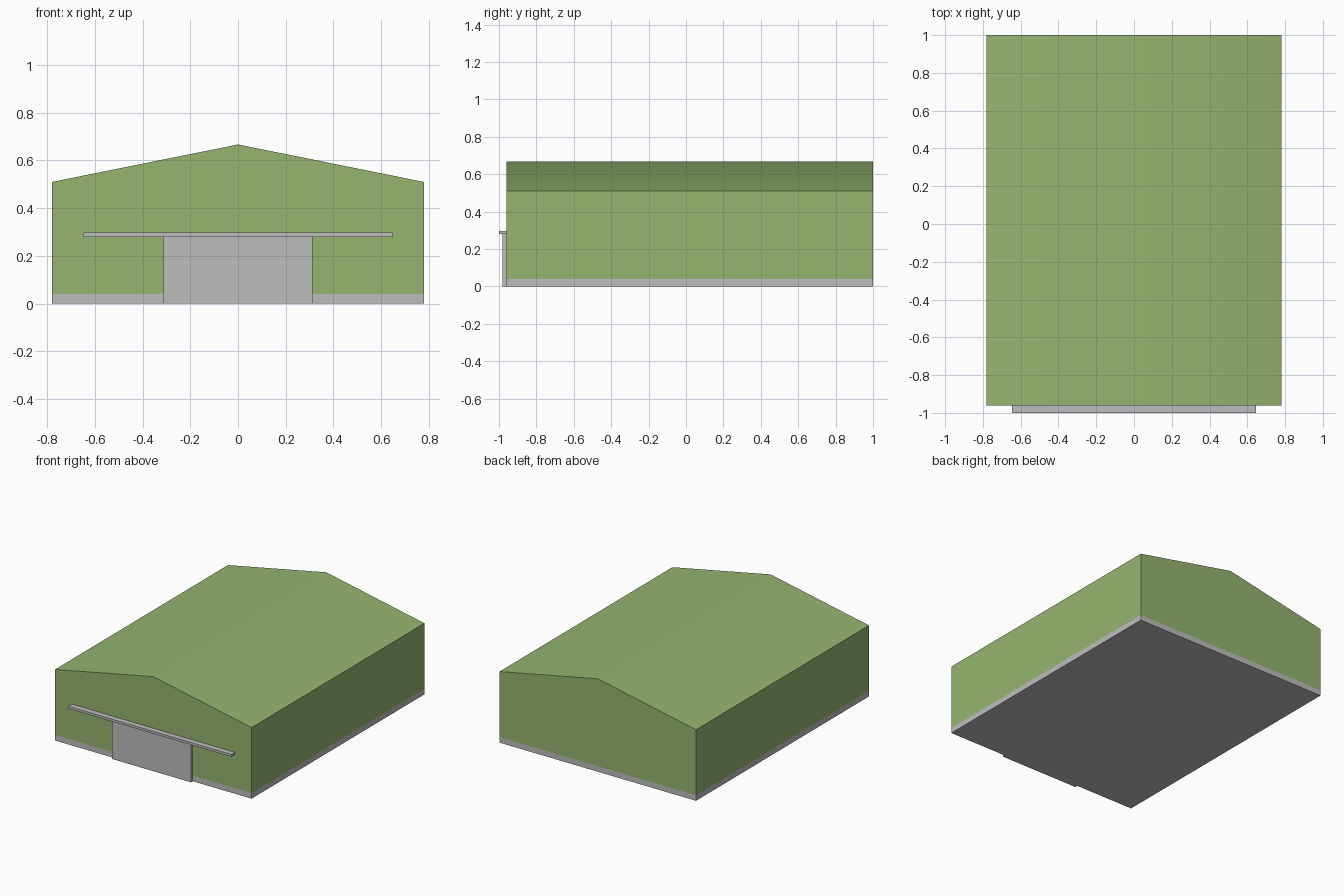
import bpy
import math

if "Cube" in bpy.data.objects:
    bpy.data.objects.remove(bpy.data.objects["Cube"], do_unlink=True)


def make_material(name, rgb):
    mat = bpy.data.materials.new(name)
    mat.use_nodes = True
    color = (*rgb, 1.0)
    mat.diffuse_color = color
    mat.node_tree.nodes["Principled BSDF"].inputs["Base Color"].default_value = color
    return mat


green = make_material("green cladding", (0.30, 0.46, 0.16))
grey = make_material("light grey", (0.51, 0.51, 0.51))


def prism(name, profile, y0, y1, mat):
    """Extrude an x-z profile (counter-clockwise from the front) along y."""
    n = len(profile)
    verts = [(x, y, z) for y in (y0, y1) for x, z in profile]
    faces = [tuple(range(n)), tuple(reversed(range(n, 2 * n)))]
    faces += [(i, i + n, (i + 1) % n + n, (i + 1) % n) for i in range(n)]
    mesh = bpy.data.meshes.new(name)
    mesh.from_pydata(verts, [], faces)
    mesh.materials.append(mat)
    obj = bpy.data.objects.new(name, mesh)
    bpy.context.collection.objects.link(obj)
    return obj


def box_profile(half_width, bottom, top):
    return [(-half_width, bottom), (half_width, bottom),
            (half_width, top), (-half_width, top)]


HALF, FRONT, BACK = 0.78, -0.96, 1.0
BASE, EAVES, RIDGE = 0.04, 0.51, 0.667

# Grey plinth flush with the walls
plinth = prism("plinth", box_profile(HALF, 0, BASE), FRONT, BACK, grey)

# Gabled hall, with the shading running softly over the ridge
hall = prism("hall", [(-HALF, BASE), (HALF, BASE), (HALF, EAVES),
                      (0, RIDGE), (-HALF, EAVES)], FRONT, BACK, green)
bpy.ops.object.select_all(action="DESELECT")
hall.select_set(True)
bpy.context.view_layer.objects.active = hall
bpy.ops.object.shade_smooth_by_angle(angle=math.radians(30))

# Sliding door and the rail it hangs from
prism("sliding_door", box_profile(0.313, 0, 0.28), -0.98, FRONT, grey)
prism("door_rail", box_profile(0.647, 0.28, 0.297), -1.0, FRONT, grey)
